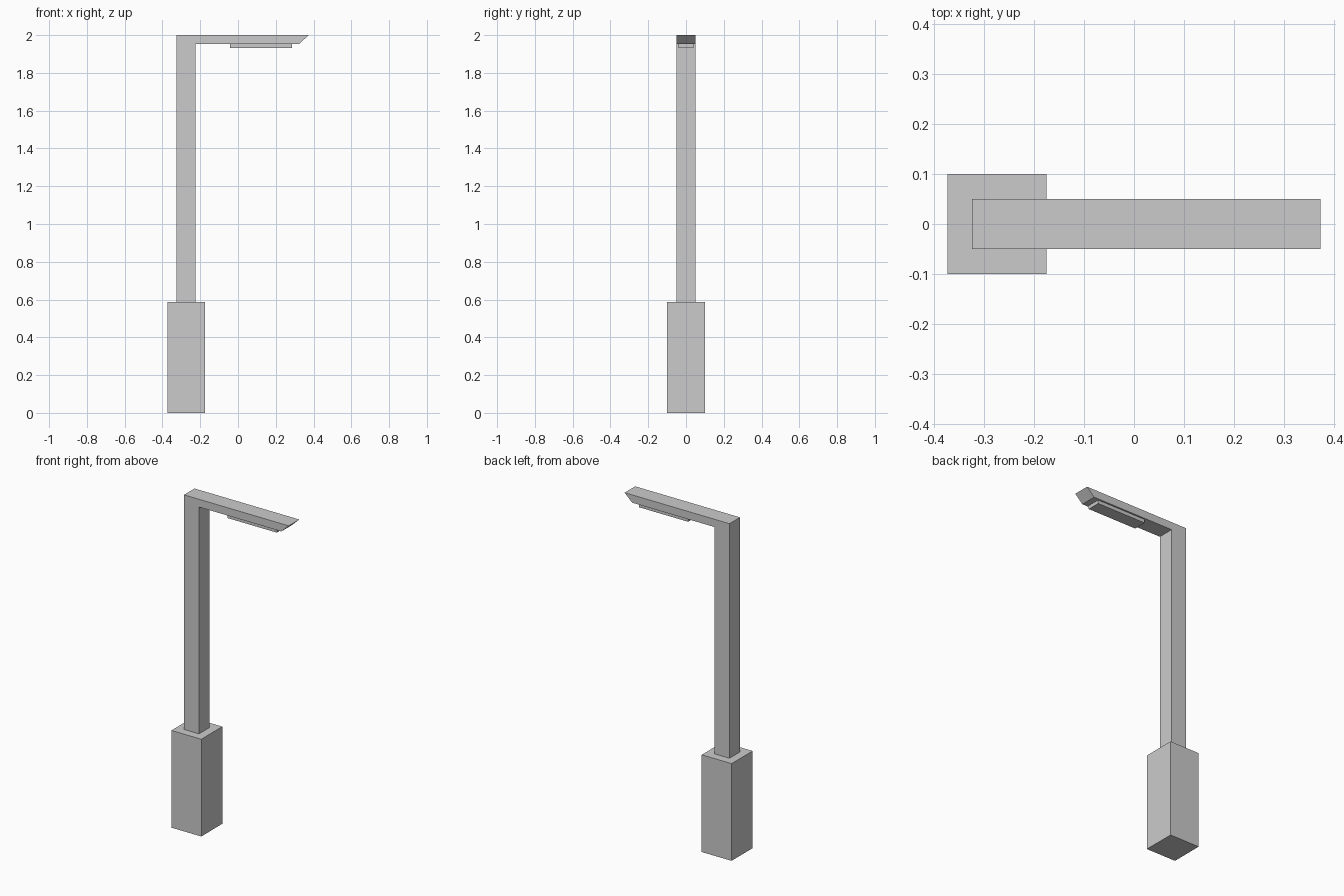
import bpy
import bmesh

if "Cube" in bpy.data.objects:
    bpy.data.objects.remove(bpy.data.objects["Cube"])


def prism(name, profile, half_depth):
    """Extrude an x-z profile symmetrically along y."""
    bm = bmesh.new()
    face = bm.faces.new([bm.verts.new((x, -half_depth, z)) for x, z in profile])
    new = bmesh.ops.extrude_face_region(bm, geom=[face])["geom"]
    verts = [v for v in new if isinstance(v, bmesh.types.BMVert)]
    bmesh.ops.translate(bm, verts=verts, vec=(0, 2 * half_depth, 0))
    bmesh.ops.recalc_face_normals(bm, faces=bm.faces)
    mesh = bpy.data.meshes.new(name)
    bm.to_mesh(mesh)
    bm.free()
    obj = bpy.data.objects.new(name, mesh)
    bpy.context.collection.objects.link(obj)
    return obj


def rect(x0, x1, z0, z1):
    return [(x0, z0), (x1, z0), (x1, z1), (x0, z1)]


BASE_TOP, ARM_BOTTOM, TOP = 0.586, 1.953, 2.0

# Square plinth
prism("base", rect(-0.374, -0.175, 0, BASE_TOP), 0.1)

# Pole and arm as one bent profile with a slanted tip
prism("pole_and_arm", [(-0.325, BASE_TOP), (-0.225, BASE_TOP),
                       (-0.225, ARM_BOTTOM), (0.324, ARM_BOTTOM),
                       (0.374, TOP), (-0.325, TOP)], 0.05)

# Light panel under the arm
prism("lamp_panel", rect(-0.042, 0.287, 1.932, ARM_BOTTOM), 0.04)
